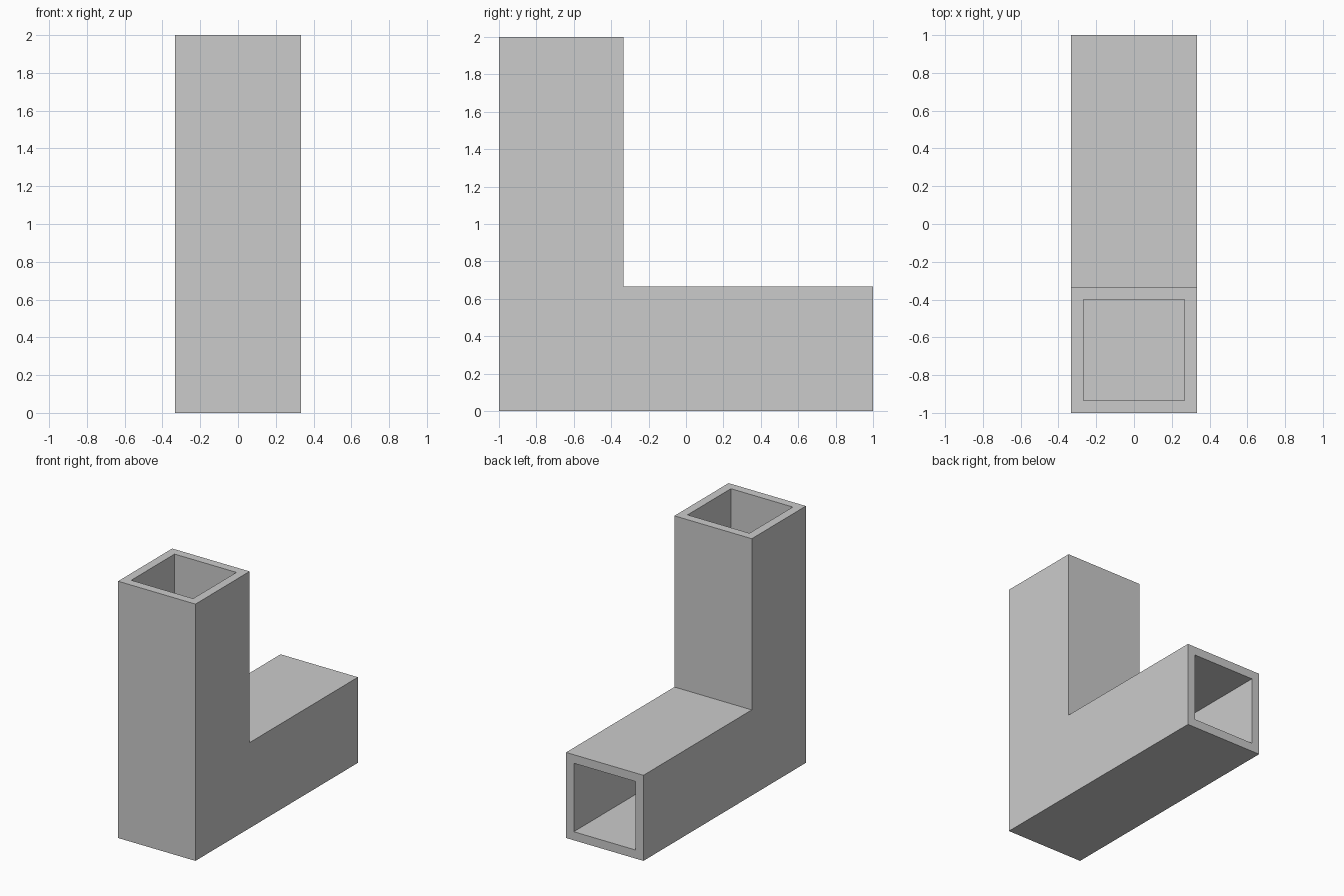
import bpy
import bmesh

cube = bpy.data.objects.get("Cube")
if cube:
    bpy.data.objects.remove(cube, do_unlink=True)

SIZE = 2 / 3      # outer width of the square tube
WALL = 1 / 15     # wall thickness
LENGTH = 2.0      # length of each leg

grey = bpy.data.materials.new("plain grey")
grey.use_nodes = True
color = (0.6, 0.6, 0.6, 1)
grey.diffuse_color = color
grey.node_tree.nodes["Principled BSDF"].inputs["Base Color"].default_value = color

bm = bmesh.new()


def tube_rings(inset):
    """Square rings at the open top, the mitred corner and the open back."""
    x = SIZE / 2 - inset
    low, high = inset, SIZE - inset
    square = [(-x, low), (x, low), (x, high), (-x, high)]
    stations = [
        [(px, d - 1, LENGTH) for px, d in square],
        [(px, d - 1, d) for px, d in square],
        [(px, LENGTH - 1, d) for px, d in square],
    ]
    return [[bm.verts.new(p) for p in ring] for ring in stations]


def bridge(a, b):
    for i in range(4):
        j = (i + 1) % 4
        bm.faces.new((a[i], a[j], b[j], b[i]))


# Outer skin, inner channel and the two rims
outer, inner = tube_rings(0), tube_rings(WALL)
for rings in (outer, inner):
    bridge(rings[0], rings[1])
    bridge(rings[1], rings[2])
for end in (0, 2):
    bridge(outer[end], inner[end])

# Merge each side's two mitred halves into one flat L face
bmesh.ops.recalc_face_normals(bm, faces=bm.faces)
bmesh.ops.dissolve_limit(bm, angle_limit=0.01, verts=bm.verts, edges=bm.edges)

mesh = bpy.data.meshes.new("elbow_tube")
bm.to_mesh(mesh)
bm.free()
mesh.materials.append(grey)
tube = bpy.data.objects.new("elbow_tube", mesh)
bpy.context.collection.objects.link(tube)
